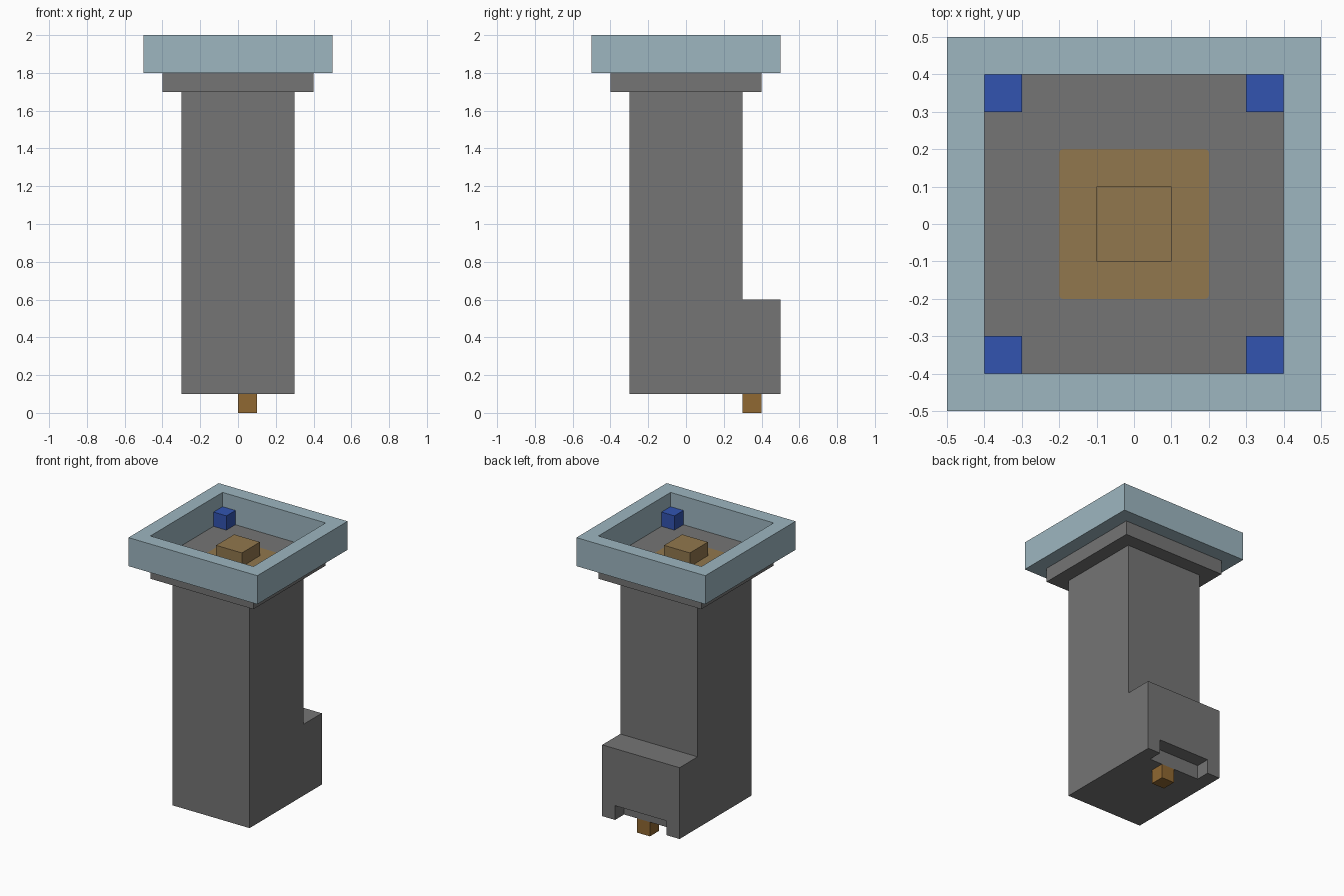
import bpy
import bmesh
from mathutils import Matrix, Vector

default_cube = bpy.data.objects.get("Cube")
if default_cube:
    bpy.data.objects.remove(default_cube, do_unlink=True)


def material(name, srgb):
    """Flat material from an sRGB colour."""
    linear = [c / 12.92 if c < 0.04045 else ((c + 0.055) / 1.055) ** 2.4
              for c in (v / 255 for v in srgb)]
    mat = bpy.data.materials.new(name)
    mat.use_nodes = True
    mat.diffuse_color = (*linear, 1)
    shader = mat.node_tree.nodes["Principled BSDF"]
    shader.inputs["Base Color"].default_value = (*linear, 1)
    return mat


def box(name, low, high, mat=None):
    """Box between two opposite corners."""
    low, high = Vector(low), Vector(high)
    bm = bmesh.new()
    bmesh.ops.create_cube(bm, size=1, matrix=Matrix.Translation((low + high) / 2)
                          @ Matrix.Diagonal((*(high - low), 1)))
    mesh = bpy.data.meshes.new(name)
    bm.to_mesh(mesh)
    bm.free()
    obj = bpy.data.objects.new(name, mesh)
    bpy.context.collection.objects.link(obj)
    if mat:
        mesh.materials.append(mat)
    return obj


def slab(name, half, bottom, top, mat=None):
    """Square slab centred on the vertical axis."""
    return box(name, (-half, -half, bottom), (half, half, top), mat)


def combine(obj, tool, operation):
    """Apply a boolean and discard the tool."""
    mod = obj.modifiers.new("combine", "BOOLEAN")
    mod.operation, mod.object, mod.solver = operation, tool, "EXACT"
    bpy.context.view_layer.objects.active = obj
    bpy.ops.object.modifier_apply(modifier=mod.name)
    bpy.data.objects.remove(tool, do_unlink=True)


stone = material("grey stone", (117, 117, 117))
pale = material("pale blue", (157, 182, 192))
blue = material("deep blue", (50, 84, 176))
wood = material("brown", (144, 104, 50))
tan = material("tan brown", (145, 119, 77))

# Column with a stepped block at the back
column = slab("column", 0.3, 0.1, 1.7, stone)
# Profile of the back step, pulled out of the column
step = box("step", (-0.3, 0.1, 0.1), (0.3, 0.5, 0.6))
combine(column, step, "UNION")
# Notch under the back edge
notch = box("notch", (-0.2, 0.4, 0), (0.2, 0.6, 0.2))
combine(column, notch, "DIFFERENCE")

# Peg below the column
box("bottom_peg", (0, 0.3, 0), (0.1, 0.4, 0.1), wood)

# Collar and open rim
slab("collar", 0.4, 1.7, 1.8, stone)
rim = slab("rim", 0.5, 1.8, 2, pale)
combine(rim, slab("opening", 0.4, 1.7, 2.1), "DIFFERENCE")

# Thin pad with slightly rounded corners, and the block on it
pad = slab("centre_pad", 0.2, 1.8, 1.804, tan)
bm = bmesh.new()
bm.from_mesh(pad.data)
upright = [e for e in bm.edges if abs(e.verts[0].co.z - e.verts[1].co.z) > 0.001]
bmesh.ops.bevel(bm, geom=upright, offset=0.01, segments=3, profile=0.5, affect="EDGES")
bm.to_mesh(pad.data)
bm.free()
slab("centre_block", 0.1, 1.8, 1.9, tan)

# Corner cubes inside the rim
for side, x in (("right", -0.35), ("left", 0.35)):
    for end, y in (("front", -0.35), ("back", 0.35)):
        box(f"corner_cube_{end}_{side}", (x - 0.05, y - 0.05, 1.8),
            (x + 0.05, y + 0.05, 1.9), blue)
